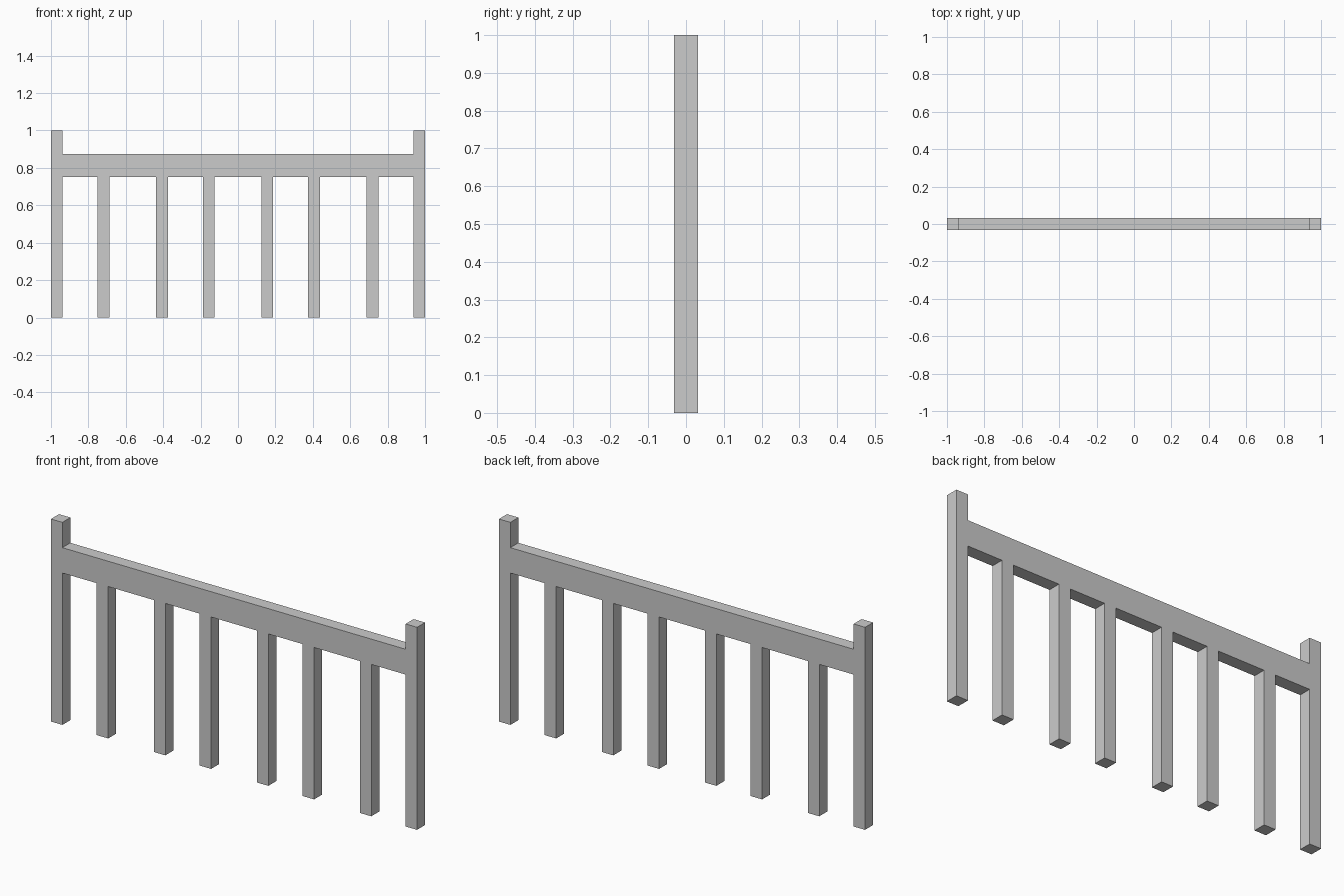
import bpy
import bmesh

if "Cube" in bpy.data.objects:
    bpy.data.objects.remove(bpy.data.objects["Cube"])

W = 1 / 16                      # square section of posts and balusters
RAIL_LOW, RAIL_TOP, POST_TOP = 0.75, 0.875, 1.0

# Left edges of the end post and balusters, mirrored to the right half
left = [-1.0, -0.75, -0.4375, -0.1875]
legs = left + [-(x + W) for x in reversed(left)]

# Front outline: feet and gaps from left to right, then the posts and rail top
outline = []
for i, x in enumerate(legs):
    if i > 0:
        outline.append((x, RAIL_LOW))
    outline += [(x, 0), (x + W, 0)]
    if i < len(legs) - 1:
        outline.append((x + W, RAIL_LOW))
outline += [(1, POST_TOP), (1 - W, POST_TOP), (1 - W, RAIL_TOP),
            (W - 1, RAIL_TOP), (W - 1, POST_TOP), (-1, POST_TOP)]

# Railing: outline extruded through its thickness
bm = bmesh.new()
front = bm.faces.new([bm.verts.new((x, -W / 2, z)) for x, z in outline])
ext = bmesh.ops.extrude_face_region(bm, geom=[front], use_keep_orig=True)
back = [v for v in ext["geom"] if isinstance(v, bmesh.types.BMVert)]
bmesh.ops.translate(bm, verts=back, vec=(0, W, 0))
bmesh.ops.recalc_face_normals(bm, faces=bm.faces)

mesh = bpy.data.meshes.new("fence_railing")
bm.to_mesh(mesh)
bm.free()
bpy.context.collection.objects.link(bpy.data.objects.new("fence_railing", mesh))
